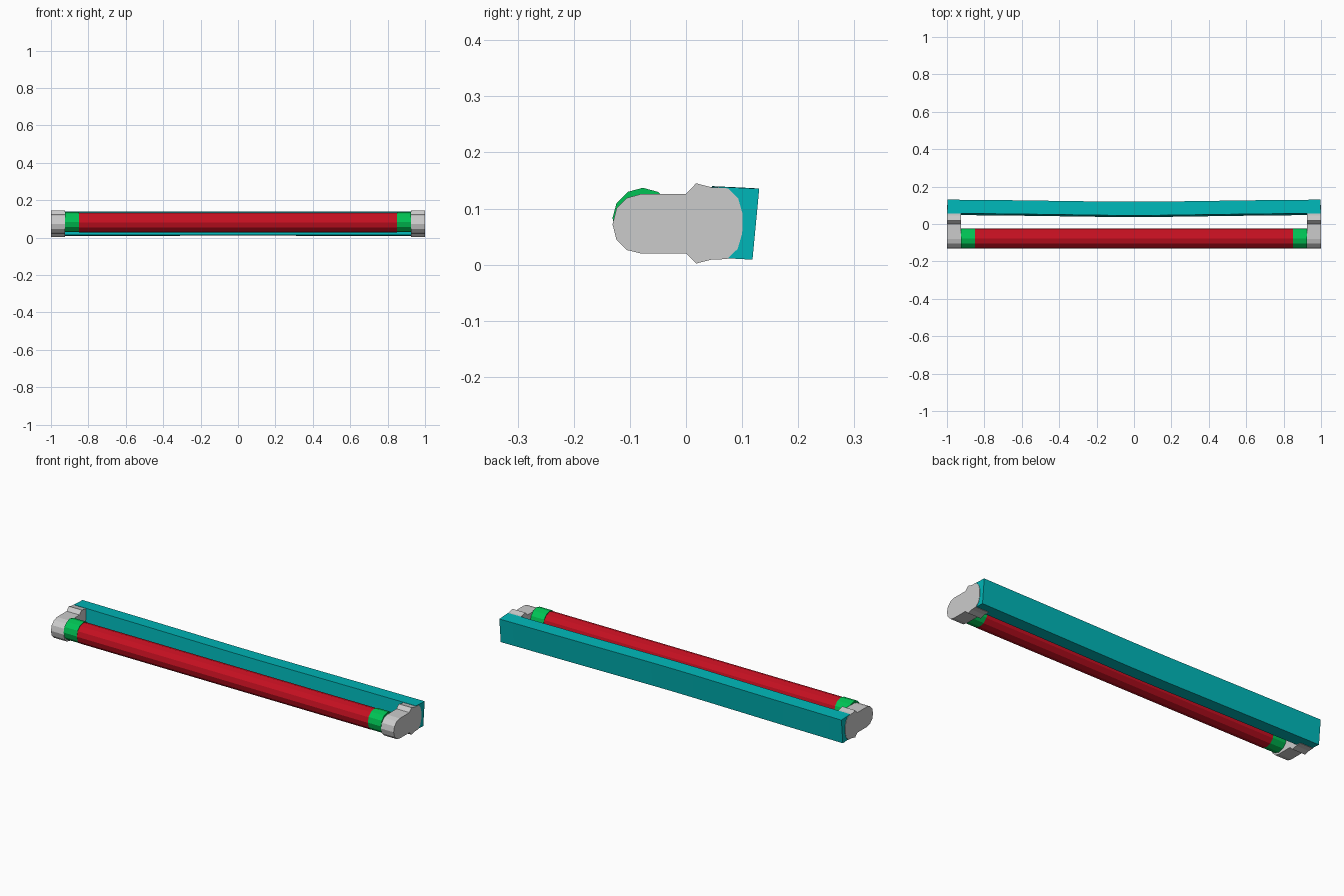
import bpy, bmesh, math

if "Cube" in bpy.data.objects:
    bpy.data.objects.remove(bpy.data.objects["Cube"])


def material(name, color):
    m = bpy.data.materials.new(name)
    m.diffuse_color = (*color, 1)
    m.use_nodes = True
    m.node_tree.nodes["Principled BSDF"].inputs["Base Color"].default_value = m.diffuse_color
    return m


def loft(name, sections, mat=None):
    """Skin a run of matching (x, [(y, z), ...]) sections and cap both ends."""
    bm = bmesh.new()
    rings = [[bm.verts.new((x, y, z)) for y, z in prof] for x, prof in sections]
    n = len(rings[0])
    for a, b in zip(rings, rings[1:]):
        for i in range(n):
            j = (i + 1) % n
            bm.faces.new((a[i], a[j], b[j], b[i]))
    bm.faces.new(rings[0])
    bm.faces.new(rings[-1])
    bmesh.ops.recalc_face_normals(bm, faces=bm.faces)
    mesh = bpy.data.meshes.new(name)
    bm.to_mesh(mesh)
    bm.free()
    obj = bpy.data.objects.new(name, mesh)
    bpy.context.collection.objects.link(obj)
    if mat:
        mesh.materials.append(mat)
    return obj


def circle(y, z, r, n=12):
    return [(y + r * math.sin(2 * math.pi * i / n),
             z + r * math.cos(2 * math.pi * i / n)) for i in range(n)]


red = material("red", (0.56, 0.005, 0.015))
green = material("green", (0.0, 0.55, 0.09))
teal = material("teal", (0.0, 0.47, 0.48))

# Red tube along the front
loft("front_tube", [(x, circle(-0.077, 0.081, 0.053)) for x in (-0.85, 0.85)], red)

# Rounded end caps and green collars
cap = [(-0.131, 0.072), (-0.124, 0.1), (-0.105, 0.119), (-0.08, 0.126),
       (0, 0.126), (0.018, 0.145), (0.045, 0.138), (0.075, 0.136),
       (0.093, 0.118), (0.101, 0.09), (0.101, 0.073), (0.1, 0.055),
       (0.092, 0.028), (0.073, 0.01), (0.045, 0.009), (0.018, 0.002),
       (0, 0.02), (-0.08, 0.02), (-0.105, 0.026), (-0.124, 0.045)]
for side, s in (("left", -1), ("right", 1)):
    loft(side + "_end_cap", [(s * 0.925, cap), (s, cap)])
    loft(side + "_collar",
         [(s * x, circle(-0.077, 0.083, 0.054)) for x in (0.849, 0.926)], green)

# Gently bowed, slightly tilted rear bar
bar = [(0.046, 0.140), (0.119, 0.1365), (0.107, 0.01), (0.037, 0.014)]
half = [(0, 0), (0.12, 0.0005), (0.4, 0.0045), (0.65, 0.008), (0.92, 0.0105), (0.998, 0.0115)]
stations = [(-x, d) for x, d in reversed(half[1:])] + half
loft("rear_bar", [(x, [(y + d, z - 0.1 * d) for y, z in bar]) for x, d in stations], teal)
